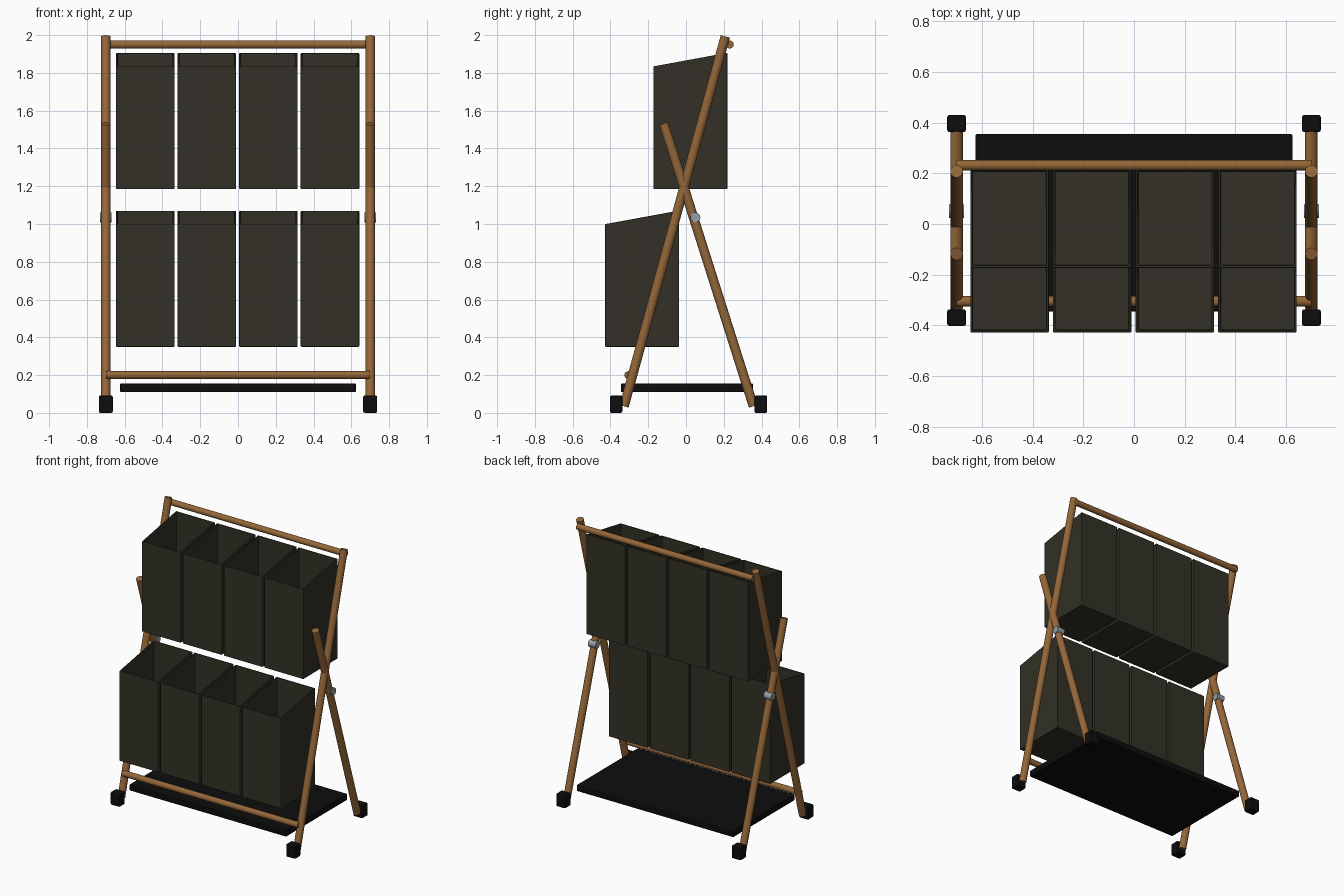
import bpy, bmesh
from mathutils import Vector

if "Cube" in bpy.data.objects:
    bpy.data.objects.remove(bpy.data.objects["Cube"], do_unlink=True)


def material(name, rgb, roughness=0.7):
    m = bpy.data.materials.new(name)
    m.use_nodes = True
    m.diffuse_color = (*rgb, 1)
    bsdf = m.node_tree.nodes["Principled BSDF"]
    bsdf.inputs["Base Color"].default_value = (*rgb, 1)
    bsdf.inputs["Roughness"].default_value = roughness
    return m


WOOD = material("warm wood", (0.30, 0.135, 0.04))
CLOTH = material("dark olive fabric", (0.032, 0.030, 0.019))
BLACK = material("black rubber", (0.004, 0.004, 0.004))
STEEL = material("grey steel", (0.30, 0.34, 0.38))


def rod(name, a, b, radius, mat):
    """Cylinder running from point a to point b."""
    a, b = Vector(a), Vector(b)
    bpy.ops.mesh.primitive_cylinder_add(
        vertices=24, radius=radius, depth=(b - a).length, location=(a + b) / 2,
        rotation=(b - a).to_track_quat("Z", "Y").to_euler())
    ob = bpy.context.object
    ob.name = name
    ob.data.materials.append(mat)
    bpy.ops.object.shade_smooth_by_angle()
    return ob


def bevel(ob, width):
    mod = ob.modifiers.new("soft edges", "BEVEL")
    mod.width = width
    mod.segments = 2


def block(name, low, high, mat, width):
    """Box between two corners with softened edges."""
    low, high = Vector(low), Vector(high)
    bpy.ops.mesh.primitive_cube_add(size=1, location=(low + high) / 2)
    ob = bpy.context.object
    ob.name = name
    ob.scale = high - low
    bpy.ops.object.transform_apply(location=False, rotation=False, scale=True)
    ob.data.materials.append(mat)
    bevel(ob, width)
    return ob


def bin_box(name, x, y, z):
    """Open bin with thin walls and a rim that rises to the back."""
    width, depth, front_height, back_height = 0.31, 0.392, 0.65, 0.72
    bm = bmesh.new()
    bmesh.ops.create_cube(bm, size=1)
    for v in bm.verts:
        height = back_height if v.co.y > 0 else front_height
        v.co = (v.co.x * width, v.co.y * depth, height if v.co.z > 0 else 0)
    lid = max(bm.faces, key=lambda f: f.calc_center_median().z)
    bmesh.ops.delete(bm, geom=[lid], context="FACES_ONLY")
    mesh = bpy.data.meshes.new(name)
    bm.to_mesh(mesh)
    bm.free()
    mesh.materials.append(CLOTH)
    ob = bpy.data.objects.new(name, mesh)
    ob.location = (x, y, z)
    bpy.context.collection.objects.link(ob)
    walls = ob.modifiers.new("walls", "SOLIDIFY")
    walls.thickness = 0.01
    walls.offset = -1
    walls.use_even_offset = True
    bevel(ob, 0.004)


# Crossed side frames with feet and hinge clamps
for side, x in (("left", 0.70), ("right", -0.70)):
    rod(side + "_long_leg", (x, -0.328, 0.035), (x, 0.208, 1.993), 0.025, WOOD)
    rod(side + "_short_leg", (x, 0.357, 0.035), (x, -0.118, 1.532), 0.025, WOOD)
    rod(side + "_clamp", (x - 0.03, 0.05, 1.035), (x + 0.03, 0.05, 1.035), 0.026, STEEL)
    for end, y0, y1 in (("front", -0.402, -0.337), ("back", 0.363, 0.43)):
        block(f"{side}_{end}_foot", (x - 0.037, y0, 0), (x + 0.037, y1, 0.092), BLACK, 0.008)

# Cross rails
rod("top_rail", (-0.70, 0.232, 1.95), (0.70, 0.232, 1.95), 0.021, WOOD)
rod("bottom_rail", (-0.70, -0.305, 0.2), (0.70, -0.305, 0.2), 0.021, WOOD)

# Bottom shelf
block("shelf", (-0.625, -0.345, 0.11), (0.625, 0.355, 0.155), BLACK, 0.006)

# Two tiers of four bins
for tier, y, z in (("lower", -0.232, 0.35), ("upper", 0.023, 1.185)):
    for i in range(4):
        bin_box(f"{tier}_bin_{i + 1}", (i - 1.5) * 0.326 - 0.002, y, z)
